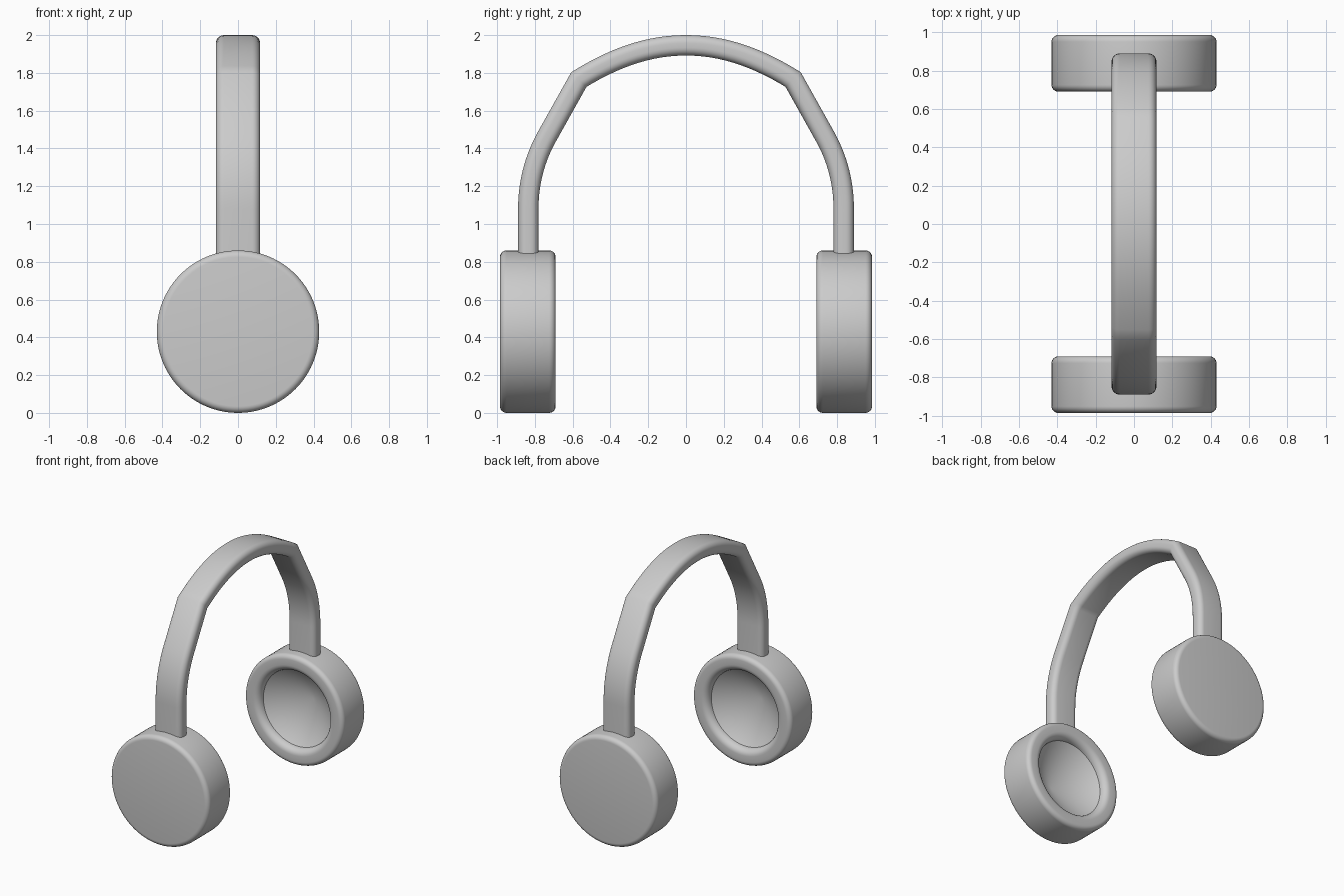
import bpy, bmesh, math
from mathutils import Vector
from mathutils.geometry import interpolate_bezier

cube = bpy.data.objects.get("Cube")
if cube:
    bpy.data.objects.remove(cube, do_unlink=True)

grey = bpy.data.materials.new("plain grey")
grey.use_nodes = True
colour = (0.6, 0.6, 0.6, 1)
grey.diffuse_color = colour
grey.node_tree.nodes["Principled BSDF"].inputs["Base Color"].default_value = colour


def finish(bm, name):
    bmesh.ops.recalc_face_normals(bm, faces=bm.faces)
    mesh = bpy.data.meshes.new(name)
    bm.to_mesh(mesh)
    bm.free()
    obj = bpy.data.objects.new(name, mesh)
    bpy.context.collection.objects.link(obj)
    mesh.materials.append(grey)
    bpy.ops.object.select_all(action='DESELECT')
    obj.select_set(True)
    bpy.context.view_layer.objects.active = obj
    bpy.ops.object.shade_smooth_by_angle(angle=math.radians(35))
    return obj


def corner(cx, cy, rx, ry, start, end, steps=6):
    """Points on an elliptical corner between two angles in degrees."""
    angles = [math.radians(start + (end - start) * i / steps) for i in range(steps + 1)]
    return [(cx + rx * math.cos(a), cy + ry * math.sin(a)) for a in angles]


# Ear cup: (radius, distance from the middle), spun around the y axis
RADIUS, OUTER, INNER, BEVEL = 0.43, 0.985, 0.69, 0.035
cup_profile = [(0, OUTER)]
cup_profile += corner(RADIUS - BEVEL, OUTER - BEVEL, BEVEL, BEVEL, 90, 0)
cup_profile += corner(RADIUS - BEVEL, INNER + BEVEL, BEVEL, BEVEL, 0, -90)
cup_profile += corner(0.35, INNER + 0.055, 0.05, 0.055, -90, -180)
cup_profile += [(0, 0.94)]


def ear_cup(name, side):
    bm = bmesh.new()
    verts = [bm.verts.new((r, side * y, RADIUS)) for r, y in cup_profile]
    edges = [bm.edges.new(pair) for pair in zip(verts, verts[1:])]
    bmesh.ops.spin(bm, geom=verts + edges, cent=(0, 0, RADIUS), axis=(0, 1, 0),
                   angle=math.tau, steps=96, use_merge=True)
    bmesh.ops.remove_doubles(bm, verts=bm.verts, dist=0.0001)
    finish(bm, name)


ear_cup("front_ear_cup", -1)
ear_cup("back_ear_cup", 1)

# Headband path: half of it in the yz plane, then mirrored
def bezier(*points):
    p = [Vector((0, y, z)) for y, z in points]
    return interpolate_bezier(p[0], p[1], p[2], p[3], 14)


half = [Vector((0, 0.835, 0.78))]
half += bezier((0.835, 1.08), (0.835, 1.22), (0.80, 1.35), (0.735, 1.465))
half += bezier((0.567, 1.765), (0.38, 1.88), (0.20, 1.946), (0, 1.946))
path = half + [Vector((0, -p.y, p.z)) for p in reversed(half[:-1])]

# Headband cross-section: a rounded strip
W, T, R = 0.117, 0.054, 0.042
section = []
for sx, sy, start in ((1, 1, 0), (-1, 1, 90), (-1, -1, 180), (1, -1, 270)):
    section += corner(sx * (W - R), sy * (T - R), R, R, start, start + 90)

bm = bmesh.new()
rings = []
for i, p in enumerate(path):
    before = (p - path[max(i - 1, 0)]).normalized()
    after = (path[min(i + 1, len(path) - 1)] - p).normalized()
    tangent = (before + after).normalized()
    normal = Vector((0, -tangent.z, tangent.y))
    miter = 1 / max(tangent.dot(after), tangent.dot(before))
    rings.append([bm.verts.new(p + Vector((x, 0, 0)) + normal * t * miter)
                  for x, t in section])
for a, b in zip(rings, rings[1:]):
    for j in range(len(section)):
        k = (j + 1) % len(section)
        bm.faces.new((a[j], a[k], b[k], b[j]))
bm.faces.new(rings[0])
bm.faces.new(rings[-1])
finish(bm, "headband")
